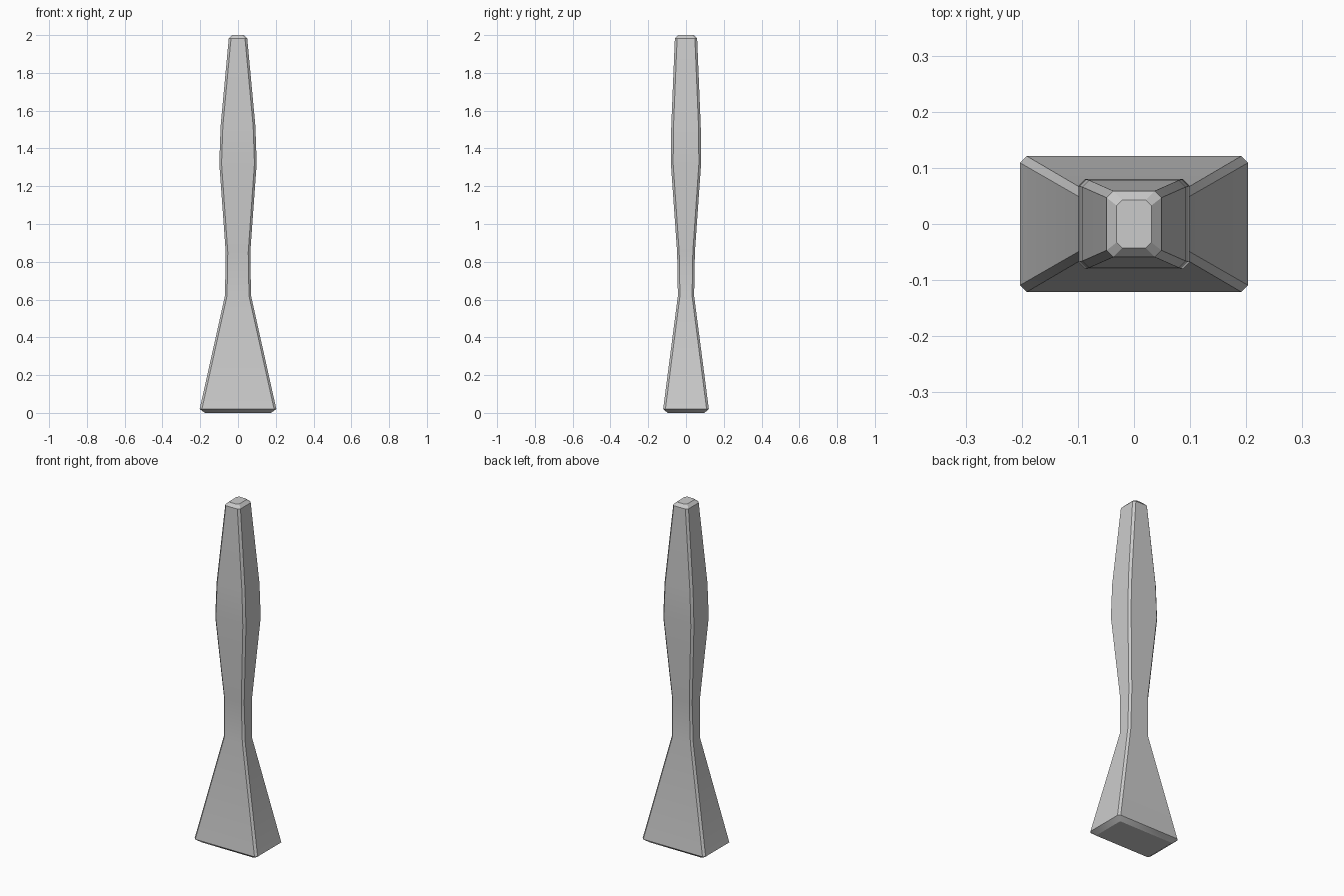
import bpy, bmesh, math

if "Cube" in bpy.data.objects:
    bpy.data.objects.remove(bpy.data.objects["Cube"])

# Stations up the handle: height, half width x, half depth y, corner chamfer
stations = [
    (0.0, 0.175, 0.097, 0.006),
    (0.02, 0.203, 0.121, 0.012),
    (0.62, 0.069, 0.043, 0.011),
    (0.85, 0.065, 0.047, 0.011),
    (1.32, 0.099, 0.080, 0.012),
    (1.52, 0.092, 0.078, 0.012),
    (1.982, 0.049, 0.059, 0.012),
    (2.0, 0.031, 0.043, 0.010),
]


def ring(bm, z, x, y, c):
    """Chamfered rectangle, counter-clockwise."""
    pts = [(x, -y + c), (x, y - c), (x - c, y), (-x + c, y),
           (-x, y - c), (-x, -y + c), (-x + c, -y), (x - c, -y)]
    return [bm.verts.new((px, py, z)) for px, py in pts]


# Loft the handle through all stations and cap the ends
bm = bmesh.new()
rings = [ring(bm, *s) for s in stations]
for a, b in zip(rings, rings[1:]):
    for i in range(8):
        j = (i + 1) % 8
        bm.faces.new((a[i], a[j], b[j], b[i]))
bm.faces.new(rings[0][::-1])
bm.faces.new(rings[-1])
bmesh.ops.recalc_face_normals(bm, faces=bm.faces)

mesh = bpy.data.meshes.new("flared_handle")
bm.to_mesh(mesh)
bm.free()
handle = bpy.data.objects.new("flared_handle", mesh)
bpy.context.collection.objects.link(handle)

# Soft transitions along the length, crisp chamfers
bpy.context.view_layer.objects.active = handle
handle.select_set(True)
bpy.ops.object.shade_smooth_by_angle(angle=math.radians(30))
